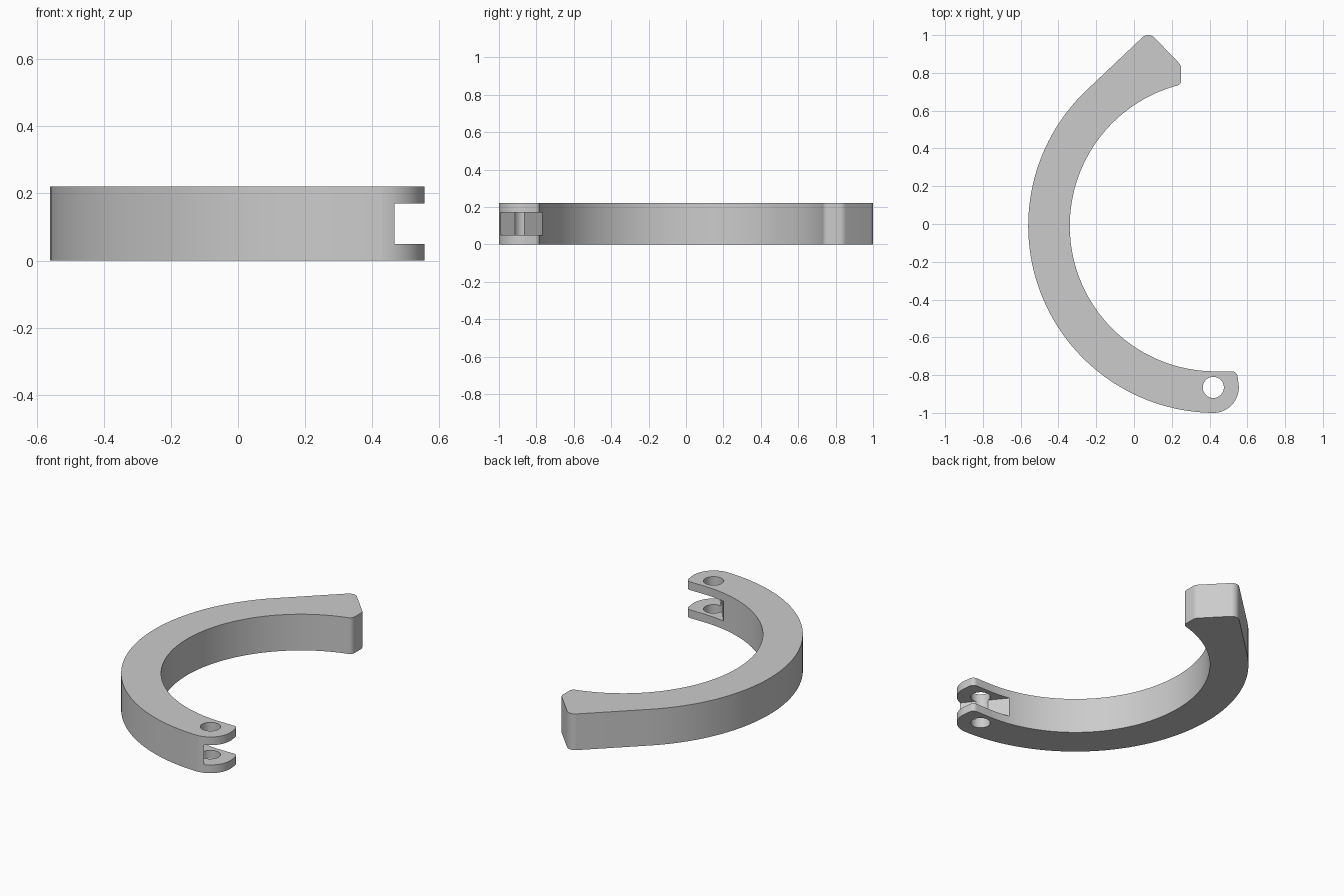
import bpy
import bmesh
from math import radians, cos, sin, tan
from mathutils import Vector

if "Cube" in bpy.data.objects:
    bpy.data.objects.remove(bpy.data.objects["Cube"])

HEIGHT = 0.22
CENTRE = Vector((0.43, -0.01))
PIN = Vector((0.42, -0.865))

grey = bpy.data.materials.new("plain_grey")
grey.use_nodes = True
grey.diffuse_color = (0.6, 0.6, 0.6, 1)
grey.node_tree.nodes["Principled BSDF"].inputs["Base Color"].default_value = (0.6, 0.6, 0.6, 1)


def arc(centre, radius, start, end, steps):
    angles = [radians(start + (end - start) * i / steps) for i in range(steps + 1)]
    return [centre + radius * Vector((cos(a), sin(a))) for a in angles]


def fillet(before, corner, after, radius, steps=8):
    """Round one corner of an outline with a tangent arc."""
    p = Vector(corner)
    u = (Vector(before) - p).normalized()
    v = (Vector(after) - p).normalized()
    half = abs(u.angle(v)) / 2
    mid = p + (u + v).normalized() * radius / sin(half)
    a = p + u * radius / tan(half) - mid
    b = p + v * radius / tan(half) - mid
    return [mid + a.lerp(b, i / steps).normalized() * radius for i in range(steps + 1)]


def prism(name, outline, bottom, top):
    """Extrude a flat outline upwards into a solid."""
    bm = bmesh.new()
    face = bm.faces.new([bm.verts.new((p[0], p[1], bottom)) for p in outline])
    extruded = bmesh.ops.extrude_face_region(bm, geom=[face])["geom"]
    moved = [g for g in extruded if isinstance(g, bmesh.types.BMVert)]
    bmesh.ops.translate(bm, verts=moved, vec=(0, 0, top - bottom))
    bmesh.ops.recalc_face_normals(bm, faces=bm.faces[:])
    mesh = bpy.data.meshes.new(name)
    bm.to_mesh(mesh)
    bm.free()
    obj = bpy.data.objects.new(name, mesh)
    bpy.context.collection.objects.link(obj)
    mesh.materials.append(grey)
    return obj


# Curved arm: outer arc, rounded hinge tip, inner arc, angled end
outer = arc(CENTRE, 0.99, 133.5, 270, 64)
tip = arc(PIN, 0.135, 272, 370, 20)
inner = arc(CENTRE, 0.77, 270, 106, 72)
tip_corner, peak, shoulder, heel = (0.545, -0.78), (0.077, 1.019), (0.25, 0.84), (0.25, 0.738)

outline = outer + tip
outline += fillet(tip[-1], tip_corner, inner[0], 0.03)
outline += inner
outline += fillet(inner[-1], heel, shoulder, 0.03)
outline += fillet(heel, shoulder, peak, 0.045)
outline += fillet(shoulder, peak, outer[0], 0.045)
arm = prism("curved_arm", outline, 0, HEIGHT)

# Fork slot with a slanted back wall, and the pin hole
slot = prism("slot_cutter", [(0.508, -1.043), (0.8, -1.043), (0.8, -0.7), (0.232, -0.7)], 0.05, 0.17)
hole = prism("pin_hole_cutter", arc(PIN, 0.056, 0, 348.75, 31), -0.1, HEIGHT + 0.1)

bpy.context.view_layer.objects.active = arm
for cutter in (slot, hole):
    cutter.hide_render = True
    cut = arm.modifiers.new(cutter.name, "BOOLEAN")
    cut.operation = "DIFFERENCE"
    cut.solver = "EXACT"
    cut.object = cutter
    bpy.ops.object.modifier_apply(modifier=cut.name)
    bpy.data.objects.remove(cutter)

# Smooth curved walls, crisp rims
bpy.ops.object.select_all(action="DESELECT")
arm.select_set(True)
bpy.ops.object.shade_smooth_by_angle(angle=radians(30))
